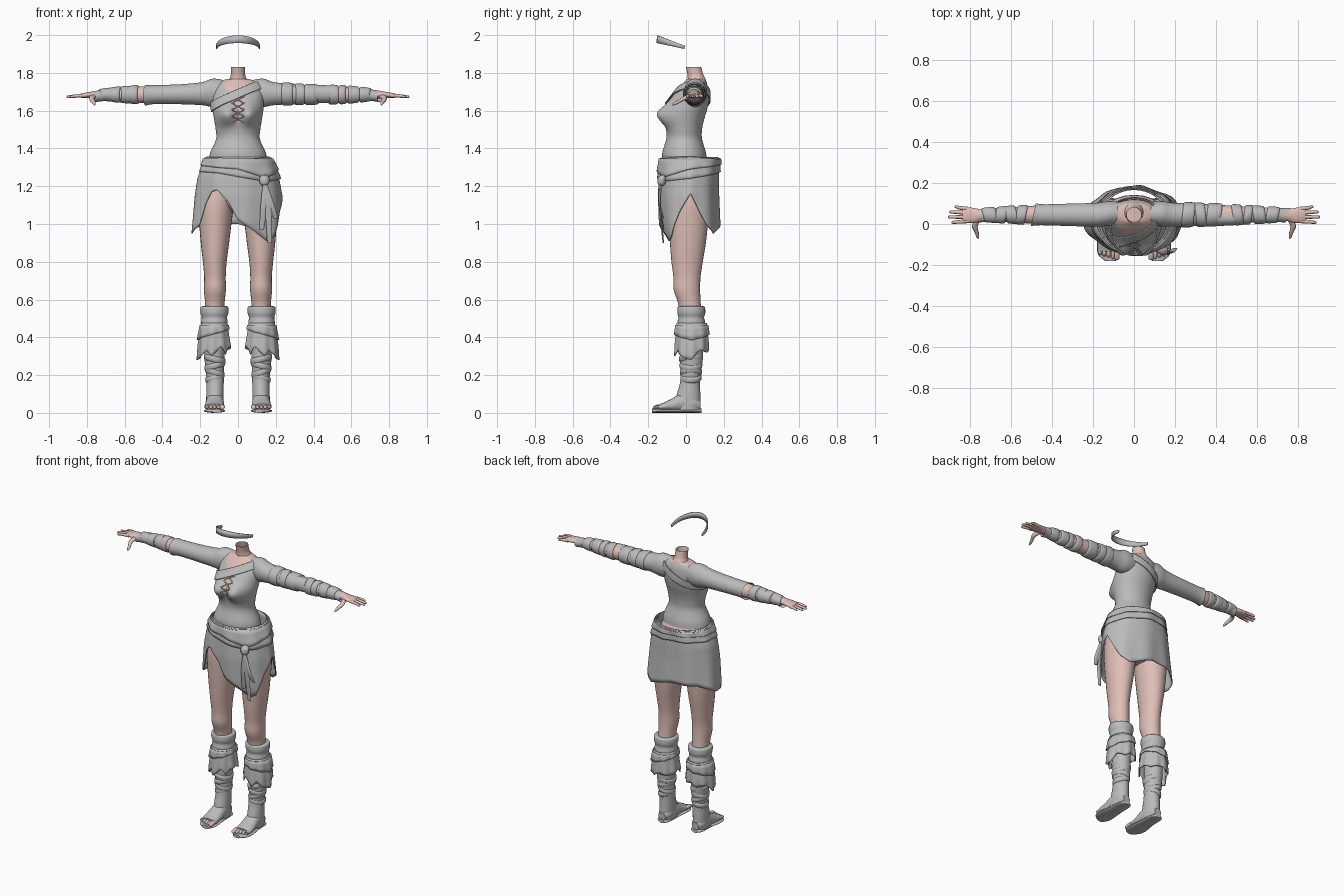
import bpy, bmesh
from math import sin, cos, pi, radians, exp
from mathutils import Vector
from mathutils.bvhtree import BVHTree

if "Cube" in bpy.data.objects:
    bpy.data.objects.remove(bpy.data.objects["Cube"])


def material(name, rgb):
    m = bpy.data.materials.new(name)
    m.use_nodes = True
    m.diffuse_color = (*rgb, 1)
    m.node_tree.nodes["Principled BSDF"].inputs["Base Color"].default_value = (*rgb, 1)
    return m


CLOTH = material("grey cloth", (0.5, 0.5, 0.5))
SKIN = material("pink skin", (0.74, 0.52, 0.47))
built = []


def finish(name, bm, *mats):
    bmesh.ops.recalc_face_normals(bm, faces=bm.faces)
    me = bpy.data.meshes.new(name)
    bm.to_mesh(me)
    bm.free()
    ob = bpy.data.objects.new(name, me)
    bpy.context.collection.objects.link(ob)
    for m in mats:
        me.materials.append(m)
    built.append(ob)
    return ob


def thicken(ob, t):
    mod = ob.modifiers.new("thickness", "SOLIDIFY")
    mod.thickness, mod.offset = t, 0
    return ob


def smooth_rows(rows, steps):
    """Catmull-Rom interpolation between profile stations."""
    p = [rows[0], *rows, rows[-1]]
    out = []
    for a, b, c, d in zip(p, p[1:], p[2:], p[3:]):
        for k in range(steps):
            t = k / steps
            out.append([(2*j + (k2 - i)*t + (2*i - 5*j + 4*k2 - l)*t*t + (3*j - i - 3*k2 + l)*t**3) / 2
                        for i, j, k2, l in zip(a, b, c, d)])
    return out + [list(rows[-1])]


def skin_rings(bm, rings, closed=True):
    for r, q in zip(rings, rings[1:]):
        n = len(r)
        for i in range(n if closed else n - 1):
            bm.faces.new((r[i], r[(i + 1) % n], q[(i + 1) % n], q[i]))


# Rows: position along axis, then centre and radius in the two other axes
def loft(name, axis, rows, mat, seg=24, steps=4, caps=(True, True), slant=0):
    bm = bmesh.new()
    rings = []
    for a, u, v, ru, rv in smooth_rows(rows, steps):
        ring = []
        for i in range(seg):
            t = 2 * pi * i / seg
            q, w, e = u + ru * cos(t), v + rv * sin(t), a + slant * cos(t)
            co = {"x": (e, q, w), "y": (q, e, w), "z": (q, w, e)}[axis]
            ring.append(bm.verts.new(co))
        rings.append(ring)
    skin_rings(bm, rings)
    for ring, cap in zip((rings[0], rings[-1]), caps):
        if cap:
            bm.faces.new(ring)
    return finish(name, bm, mat)


def lerp_table(table, t):
    for a, b in zip(table, table[1:]):
        if a[0] <= t <= b[0]:
            f = (t - a[0]) / (b[0] - a[0])
            return [p + (q - p) * f for p, q in zip(a, b)]
    return table[0] if t < table[0][0] else table[-1]


# Hanging cloth: profile rows (z, half width, front y, back y) rising in z;
# hem rows (angle from the front toward +x, z)
def hanging(name, prof, hem, top, cx=0, grow=0, side=1, seg=144, rows=14, t=0.006):
    bm = bmesh.new()
    rings = []
    for k in range(rows + 1):
        ring = []
        for i in range(seg):
            ang = -90 + 360 * i / seg
            low = lerp_table(hem, ang)[1]
            z = top + (low - top) * k / rows
            _, hx, yf, yb = lerp_table(prof, z)
            s, c = sin(radians(ang)), cos(radians(ang))
            fold = 0.004 * sin(radians(ang) * 9) * k / rows
            ring.append(bm.verts.new((side * (cx + (hx + grow + fold) * s),
                                      (yf + yb) / 2 - ((yb - yf) / 2 + grow + fold) * c, z)))
        rings.append(ring)
    skin_rings(bm, rings)
    return thicken(finish(name, bm, CLOTH), t)


# Torso with bust and painted neckline
torso_prof = [(1.34, .155, -.125, .11), (1.38, .146, -.125, .105), (1.45, .116, -.105, .085),
              (1.5, .118, -.104, .085), (1.55, .126, -.11, .095), (1.6, .134, -.108, .11),
              (1.65, .136, -.088, .12), (1.69, .135, -.062, .12), (1.73, .125, -.03, .115),
              (1.757, .09, -.005, .105), (1.768, .055, .005, .1)]
torso = loft("torso", "z", [(z, 0, (f + b) / 2, hx, (b - f) / 2) for z, hx, f, b in torso_prof],
             CLOTH, seg=128, steps=8)
torso.data.materials.append(SKIN)
for v in torso.data.vertices:
    if v.co.y < 0:
        x, z = abs(v.co.x), v.co.z
        v.co.y -= 0.055 * exp(-((x - .062) / .05) ** 2 - ((z - 1.58) / .055) ** 2)
for f in torso.data.polygons:
    x, y, z = f.center
    scoop = (x / .08) ** 2 + ((z - 1.76) / .075) ** 2 < 1
    slit = 1.52 < z < 1.72 and abs(x) < .006 + .15 * (z - 1.52)
    if (y < .03 and (scoop or slit)) or z > 1.757:
        f.material_index = 1

# Chest strap, a slanted slice of the torso pushed outward
bm = bmesh.new()
bm.from_mesh(torso.data)
normal = Vector((-.42, .05, .9)).normalized()
for off, sign in ((-.022, -1), (.022, 1)):
    bmesh.ops.bisect_plane(bm, geom=bm.verts[:] + bm.edges[:] + bm.faces[:], clear_outer=True,
                           plane_co=Vector((0, -.06, 1.685)) + normal * off, plane_no=normal * sign)
bm.normal_update()
for v in bm.verts:
    v.co += v.normal * 0.007
for f in bm.faces:
    f.material_index = 0
thicken(finish("chest_strap", bm, CLOTH), 0.006)

# Lacing laid on the chest
tree = BVHTree.FromPolygons([v.co for v in torso.data.vertices], [p.vertices for p in torso.data.polygons])
for k in range(4):
    for s in (1, -1):
        cu = bpy.data.curves.new("lace", "CURVE")
        cu.dimensions, cu.bevel_depth, cu.bevel_resolution = "3D", 0.003, 1
        sp = cu.splines.new("POLY")
        sp.points.add(6)
        for i, p in enumerate(sp.points):
            x, z = s * .032 * (i / 3 - 1), 1.535 + .035 * (k + i / 6)
            hit = tree.ray_cast(Vector((x, -1, z)), Vector((0, 1, 0)))[0]
            p.co = (x, hit.y - .003, z, 1)
        ob = bpy.data.objects.new("lace", cu)
        cu.materials.append(CLOTH)
        bpy.context.collection.objects.link(ob)

loft("neck", "z", [(1.73, 0, .06, .06, .055), (1.765, 0, .057, .047, .048), (1.79, 0, .05, .038, .042),
                   (1.832, 0, .04, .038, .04)], SKIN, caps=(True, False))
loft("hips", "z", [(1.06, 0, .02, .06, .05), (1.12, 0, .02, .15, .11), (1.25, 0, .02, .17, .12),
                   (1.35, 0, 0, .14, .1)], SKIN)

# Headband arc
bm = bmesh.new()
rails = [[], []]
for i in range(33):
    a = radians(-92 + 184 * i / 32)
    x, y = .113 * sin(a), -.01 - .14 * cos(a)
    f = -(y + .01) / .14
    for rail, z, shift in ((rails[0], 1.945 + .053 * f, 0), (rails[1], 1.928 + .03 * f, -.004)):
        rail.append(bm.verts.new((x, y + shift, z)))
skin_rings(bm, rails, closed=False)
thicken(finish("headband", bm, CLOTH), 0.006)

# Skirt with a front opening, a side slit, sash, knot and tails
skirt_prof = [(.9, .252, -.12, .18), (1.0, .242, -.138, .177), (1.15, .228, -.145, .172),
              (1.25, .212, -.14, .172), (1.355, .165, -.125, .168)]
hanging("skirt", skirt_prof, [(-90, .95), (-75, .955), (-58, .99), (-48, 1.11), (-38, 1.17), (-29, 1.18),
        (-12, 1.11), (0, 1.02), (38, .91), (48, .93), (70, 1.06), (94, 1.16), (110, 1.07), (125, .99),
        (142, .95), (180, 1.0), (225, 1.0), (270, .95)], 1.355, seg=180)
hanging("sash", skirt_prof, [(-90, 1.28), (-30, 1.27), (38, 1.225), (90, 1.24), (180, 1.28), (270, 1.28)],
        1.35, grow=.008, rows=6)
hanging("sash_overlap", skirt_prof, [(-90, 1.315), (0, 1.29), (38, 1.245), (90, 1.29), (180, 1.32), (270, 1.315)],
        1.345, grow=.015, rows=4)
loft("sash_knot", "z", [(1.2, .14, -.128, .008, .008), (1.215, .14, -.13, .024, .02),
                        (1.245, .14, -.126, .026, .022), (1.26, .14, -.12, .01, .01)], CLOTH, 12)
for end, low in ((.168, .9), (.125, .97), (.2, 1.03)):
    loft("sash_tail", "z", [(low, end, -.12, .012, .004), (1.1, (end + .15) / 2, -.138, .018, .006),
                            (1.22, .142, -.135, .01, .008)], CLOTH, 10)

arm = [(.05, .05, 1.695, .05, .058), (.13, .05, 1.695, .058, .072), (.19, .045, 1.69, .055, .058),
       (.3, .045, 1.687, .052, .05), (.45, .045, 1.685, .046, .045), (.55, .045, 1.685, .04, .043),
       (.65, .045, 1.685, .034, .034), (.74, .043, 1.685, .028, .022), (.78, .042, 1.684, .034, .016)]


def wrap(s, a, b, grow, slant=0.006):
    rows = []
    for x, g in ((a, 0), (a + .005, grow), ((a + b) / 2, grow * 1.2), (b - .005, grow), (b, 0)):
        _, y, z, ry, rz = lerp_table(arm, x)
        rows.append((s * x, y, z, ry + g, rz + g))
    loft("arm_wrap", "x", rows, CLOTH, 28, 2, slant=slant)


def side_rows(rows, s):
    return [(s * r[0], *r[1:]) for r in rows]


for s in (1, -1):
    # Arm, sleeve and hand
    loft("arm", "x", side_rows(arm[3:], s), SKIN)
    sleeve = [(x, y, z, ry + .003, rz + .003) for x, y, z, ry, rz in arm[:4]]
    if s > 0:
        sleeve += [(.42, .045, 1.685, .05, .048)]
        for k, (a, b) in enumerate(((.235, .295), (.3, .35), (.355, .425), (.48, .53), (.535, .575), (.58, .64),
                                    (.645, .705))):
            wrap(s, a, b, .007, (-1) ** k * .006)
        loft("elbow_cover", "x", [(.41, .03, 1.69, .04, .046), (.49, .03, 1.69, .036, .044)], CLOTH)
    else:
        sleeve += [(.44, .045, 1.685, .051, .05), (.49, .045, 1.682, .055, .055)]
        for k, (a, b) in enumerate(((.525, .575), (.57, .625), (.62, .675), (.67, .735))):
            wrap(s, a, b, .006, (-1) ** k * .008)
    loft("sleeve", "x", side_rows(sleeve, s), CLOTH, 32, caps=(True, s > 0), slant=0 if s > 0 else .012)
    loft("wrist_cuff", "x", side_rows([(.67, .043, 1.685, .034, .034), (.72, .043, 1.68, .034, .03),
                                       (.75, .043, 1.675, .036, .03)], s), CLOTH, caps=(True, False), slant=.012)
    loft("palm", "x", side_rows([(.74, .043, 1.685, .026, .02), (.78, .042, 1.684, .036, .016),
                                 (.82, .044, 1.68, .038, .013), (.835, .044, 1.68, .034, .009)], s), SKIN)
    for y, tip, spread in ((.014, .89, -.006), (.034, .907, 0), (.054, .9, .005), (.074, .875, .01)):
        loft("finger", "x", side_rows([(.81, y, 1.68, .01, .01), (.85, y + spread / 2, 1.679, .009, .009),
                                       (tip - .008, y + spread, 1.674, .007, .007),
                                       (tip, y + spread, 1.673, .002, .002)], s), SKIN, 10)
    loft("thumb", "y", [(.03, s * .755, 1.68, .014, .012), (-.01, s * .775, 1.665, .014, .012),
                        (-.045, s * .765, 1.645, .01, .01), (-.068, s * .76, 1.634, .006, .006),
                        (-.072, s * .759, 1.632, .001, .001)], SKIN, 12)

    # Leg
    def upright(name, rows, mat, **kw):
        loft(name, "z", [(z, s * x, y, rx, ry) for z, x, y, rx, ry in rows], mat, 28, **kw)

    upright("leg", [(1.25, .1, .02, .09, .1), (1.12, .115, .015, .095, .112), (1.0, .12, .012, .085, .104),
                    (.9, .122, .01, .075, .095), (.8, .123, .006, .063, .083), (.72, .122, .005, .057, .072),
                    (.65, .122, .005, .058, .07), (.58, .123, .018, .052, .06), (.5, .125, .025, .055, .062)], SKIN)

    # Boot with cuff, ragged flap and shin wraps
    upright("boot_cuff", [(.565, .125, .028, .06, .06), (.56, .125, .028, .073, .072), (.53, .125, .028, .074, .074),
                          (.505, .125, .028, .067, .068), (.48, .125, .028, .07, .073),
                          (.44, .125, .03, .068, .075)], CLOTH)
    flap = [(.27, .088, -.058, .115), (.36, .084, -.056, .117), (.48, .066, -.046, .108)]
    hanging("boot_flap", flap, [(-90, .35), (-60, .345), (-45, .31), (-25, .35), (10, .3), (30, .33), (60, .29),
            (90, .28), (120, .33), (160, .32), (180, .34), (230, .33), (270, .35)], .475,
            cx=.125, side=s, seg=72, rows=8)
    hanging("boot_fold", flap, [(-90, .45), (90, .385), (270, .45)], .465, cx=.125, grow=.007, side=s, seg=48, rows=3)
    upright("boot_shaft", [(.45, .125, .03, .055, .06), (.3, .125, .03, .053, .06), (.18, .121, .023, .046, .052),
                           (.1, .122, .014, .046, .062), (.05, .122, .008, .046, .07),
                           (.015, .122, .005, .045, .072)], CLOTH)
    for z, r, tilt in ((.285, .056, .012), (.25, .053, -.012), (.215, .051, .014), (.185, .049, -.01)):
        upright("shin_wrap", [(z + .016, .123, .026, r - .006, r), (z + .01, .123, .026, r + .001, r + .007),
                              (z - .01, .123, .026, r, r + .006), (z - .018, .123, .025, r - .008, r - .002)],
                CLOTH, steps=2, slant=s * tilt)
    loft("boot_foot", "y", [(.078, s * .122, .04, .025, .025), (.04, s * .122, .05, .044, .045),
                            (-.02, s * .122, .055, .047, .052), (-.07, s * .124, .042, .051, .036),
                            (-.11, s * .125, .034, .053, .024), (-.135, s * .125, .03, .052, .018)], CLOTH)
    loft("sole", "y", [(.083, s * .122, .011, .02, .011), (.06, s * .122, .011, .042, .011),
                       (-.02, s * .122, .011, .046, .011), (-.1, s * .125, .011, .056, .011),
                       (-.15, s * .122, .011, .052, .011), (-.18, s * .115, .011, .026, .011)], CLOTH)
    for k in range(5):
        x, tip = s * (.083 + .0205 * k), -.176 + .006 * k
        r = .013 if k == 0 else .0095
        loft("toe", "y", [(-.115, x, .03, r, r), (-.145, x, .033, r, r), (tip + .006, x, .028, r * .9, r * .8),
                          (tip, x, .026, r * .3, r * .3)], SKIN, 10)

bpy.ops.object.select_all(action="DESELECT")
for ob in built:
    ob.select_set(True)
bpy.context.view_layer.objects.active = torso
bpy.ops.object.shade_smooth_by_angle(angle=radians(45))
